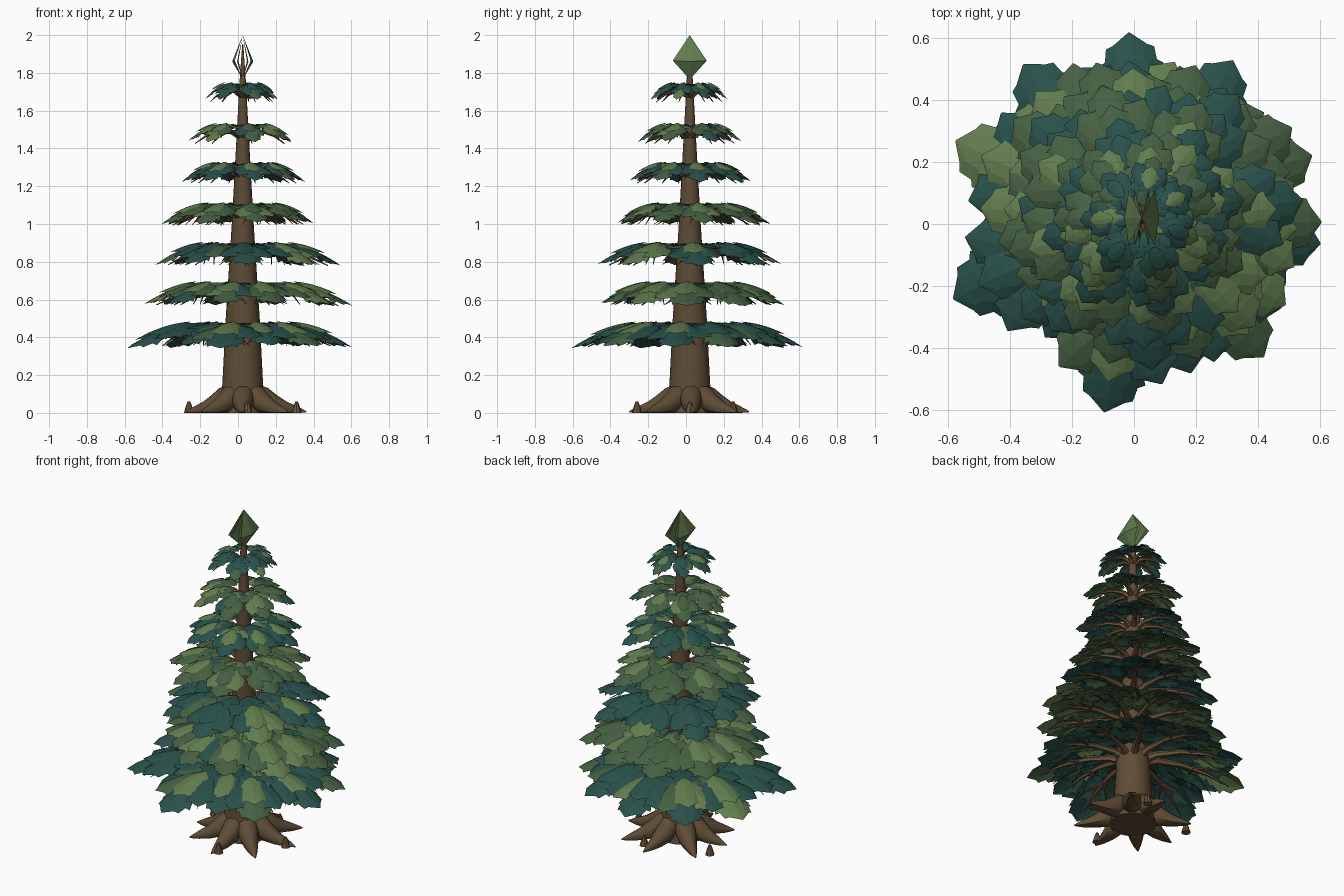
import bpy, bmesh, math, random
from mathutils import Vector

if "Cube" in bpy.data.objects:
    bpy.data.objects.remove(bpy.data.objects["Cube"])

random.seed(5)
CX, CY = 0.025, 0.02          # trunk axis


def material(name, rgb):
    m = bpy.data.materials.new(name)
    m.diffuse_color = (*rgb, 1)
    m.use_nodes = True
    m.node_tree.nodes["Principled BSDF"].inputs["Base Color"].default_value = m.diffuse_color
    return m


TEAL = material("teal_leaf", (0.022, 0.082, 0.070))
GREEN = material("mid_green_leaf", (0.060, 0.117, 0.055))
LIGHT = material("light_green_leaf", (0.120, 0.202, 0.077))
BARK = material("bark_brown", (0.112, 0.072, 0.036))
TWIG = material("branch_brown", (0.150, 0.088, 0.045))


def finish(bm, name, mats, smooth=False):
    mesh = bpy.data.meshes.new(name)
    bm.to_mesh(mesh)
    bm.free()
    ob = bpy.data.objects.new(name, mesh)
    bpy.context.collection.objects.link(ob)
    for m in mats:
        mesh.materials.append(m)
    if smooth:
        bpy.ops.object.select_all(action='DESELECT')
        ob.select_set(True)
        bpy.context.view_layer.objects.active = ob
        bpy.ops.object.shade_smooth_by_angle(angle=math.radians(40))
    return ob


def tube(bm, pts, radii, sides):
    """Closed tapered tube through the points."""
    rings = []
    for i, p in enumerate(pts):
        d = (pts[min(i + 1, len(pts) - 1)] - pts[max(i - 1, 0)]).normalized()
        side = d.cross(Vector((0, 0, 1)))
        side = side.normalized() if side.length > 1e-3 else Vector((1, 0, 0))
        up = side.cross(d)
        rings.append([bm.verts.new(p + radii[i] * (side * math.cos(a) + up * math.sin(a)))
                      for a in (2 * math.pi * k / sides for k in range(sides))])
    for a, b in zip(rings, rings[1:]):
        for k in range(sides):
            n = (k + 1) % sides
            bm.faces.new((a[k], a[n], b[n], b[k]))
    bm.faces.new(rings[0][::-1])
    bm.faces.new(rings[-1])
    bmesh.ops.recalc_face_normals(bm, faces=bm.faces)


def polar(r, a, z):
    return Vector((CX + r * math.cos(a), CY + r * math.sin(a), z))


# Trunk
bm = bmesh.new()
TRUNK = [(0, .13), (.15, .108), (.5, .090), (1.0, .058), (1.4, .036), (1.75, .017), (1.95, .003)]
tube(bm, [Vector((CX, CY, z)) for z, r in TRUNK], [r for z, r in TRUNK], 16)
finish(bm, "trunk", [BARK], True)


def trunk_radius(z):
    for (z0, r0), (z1, r1) in zip(TRUNK, TRUNK[1:]):
        if z <= z1:
            return r0 + (r1 - r0) * (z - z0) / (z1 - z0)
    return 0.003


# Roots spreading along the ground
for i in range(8):
    a = math.radians(-45 + 45 * i + random.uniform(-6, 6))
    k = random.uniform(0.92, 1.06)
    bm = bmesh.new()
    pts = [polar(r * k, a, z) for r, z in
           ((.05, .105), (.10, .082), (.15, .048), (.21, .026), (.27, .014), (.32, .006))]
    tube(bm, pts, [.055, .060, .054, .038, .022, .004], 10)
    for v in bm.verts:
        v.co.z = max(v.co.z, 0.0)
    finish(bm, f"root_{i + 1}", [BARK], True)

# Small stumps around the base
for i, (x, y) in enumerate(((.05, -.26), (.31, .02), (.11, .25), (-.26, .14))):
    bm = bmesh.new()
    tube(bm, [Vector((x, y, z)) for z in (0, .02, .045, .06)], [.026, .021, .013, .007], 8)
    finish(bm, f"ground_stump_{i + 1}", [TWIG], True)

# Leaf half outline: distance along the leaf, half width (saw-toothed)
OUTLINE = ((0, .12), (.16, .60), (.19, .50), (.36, .92), (.40, .80), (.58, 1.0),
           (.63, .80), (.80, .74), (.84, .52), (1, .02))
COLUMNS = (-1, -.55, 0, .55, 1)

# Leaves of one spray, in units of spray radius:
# start, turn in degrees, length, half width, layer, accent
SPRAY = [(.60, 0, .42, .18, 1, 0), (.30, 0, .42, .16, 3, 0), (.47, 0, .40, .15, 5, 1)]
for s in (-1, 1):
    SPRAY += [(.48, 34 * s, .45, .175, 2 + .3 * s, 0), (.26, 42 * s, .40, .155, 1 + .3 * s, 0),
              (.18, 24 * s, .28, .095, 3 + .3 * s, 0)]


def canopy_z(t, top, drop):
    """Height of the arched leaf surface at relative radius t."""
    if t > .4:
        return top - drop * ((t - .4) / .6) ** 2
    return top - .035 * ((.4 - t) / .4) ** 2


def add_leaf(bm, a, R, top, drop, leaf, mat):
    start, turn, length, half, layer, _ = leaf
    turn = math.radians(turn + random.uniform(-5, 5))
    length *= random.uniform(.95, 1.03)
    rows = []
    for s, w in OUTLINE:
        row = []
        for c in COLUMNS:
            along, side = s * length, c * w * half
            u = start + along * math.cos(turn) - side * math.sin(turn)
            v = along * math.sin(turn) + side * math.cos(turn)
            z = canopy_z(math.hypot(u, v), top, drop) + .0035 * layer
            z -= R * (.24 * v * v + .32 * half * (c * w) ** 2)
            ca, sa = math.cos(a), math.sin(a)
            row.append(bm.verts.new((CX + R * (u * ca - v * sa), CY + R * (u * sa + v * ca), z)))
        rows.append(row)
    for r0, r1 in zip(rows, rows[1:]):
        for k in range(len(COLUMNS) - 1):
            f = bm.faces.new((r0[k], r1[k], r1[k + 1], r0[k + 1]))
            f.material_index = mat


# Tiers: top height, reach toward +x, +y, -x, -y, spray angles (or count)
TIERS = [
    (.467, (.565, .585, .655, .62), (-100, -47, -10, 22, 58, 94, 129, 159, 202, -128, -73)),
    (.680, (.575, .51, .52, .48), (-3, 33, 72, 108, 143, 178, 222, 259, 293, 328)),
    (.888, (.525, .47, .445, .50), 8),
    (1.097, (.37, .425, .43, .40), 8),
    (1.312, (.33, .325, .31, .335), 8),
    (1.518, (.28, .265, .29, .265), 7),
    (1.733, (.19, .195, .19, .215), 7),
]
SHORT = {-128: .76, -73: .84}      # stunted sprays of the lowest tier

for i, (top, reach, angles) in enumerate(TIERS):
    if isinstance(angles, int):
        step, phase = 360 / angles, random.uniform(0, 40)
        angles = [phase + step * k + random.uniform(-5, 5) for k in range(angles)]
    leaves, wood = bmesh.new(), bmesh.new()
    base = i % 2                       # tiers alternate teal and green
    for deg in angles:
        a = math.radians(deg)
        c, s = math.cos(a), math.sin(a)
        R = 1 / math.hypot(c / reach[0 if c > 0 else 2], s / reach[1 if s > 0 else 3])
        R *= random.uniform(.97, 1.04) if i > 1 else SHORT.get(deg, 1.0)
        drop = .050 + .107 * R
        accent = base
        if random.random() < (.65 if i < 2 or base else .4):
            accent = 2
        for leaf in SPRAY:
            mat = accent if leaf[5] else base
            if not leaf[5]:
                pick = random.random()
                mat = 2 if pick < (.15 if base else .08) else (1 - base if pick < .21 else base)
            add_leaf(leaves, a, R, top, drop, leaf, mat)
        # Main branch, with a pair of side twigs on the wide tiers
        r0 = trunk_radius(top) * .6
        thick = .007 + .020 * R
        ts = (.22, .45, .68, .88)
        pts = [polar(r0, a, top - .055)]
        pts += [polar(max(r0 + .01, R * t), a, canopy_z(t, top, drop) - .018 - .026 * t) for t in ts]
        tube(wood, pts, [thick * f for f in (1.4, 1.05, .75, .5, .15)], 6)
        for sgn in (-1, 1) if i < 4 else ():
            pts = [polar(R * t, a + sgn * b, canopy_z(t, top, drop) - .022 - d)
                   for t, b, d in ((.5, 0, .012), (.65, .14, .022), (.8, .24, .036))]
            tube(wood, pts, [thick * f for f in (.4, .27, .1)], 5)
    finish(leaves, f"leaf_tier_{i + 1}", [TEAL, GREEN, LIGHT])
    finish(wood, f"branch_tier_{i + 1}", [TWIG], True)

# Crown bud: upright folded diamond leaves stacked along x
bm = bmesh.new()
for off in (-.056, -.03, .03, .056):
    foot, tip = bm.verts.new((CX, CY, 1.765)), bm.verts.new((CX, CY, 2.0))
    left = bm.verts.new((CX + off * .75, CY - .09, 1.865))
    mid = bm.verts.new((CX + off, CY, 1.86))
    right = bm.verts.new((CX + off * .75, CY + .09, 1.865))
    for tri in ((foot, mid, left), (left, mid, tip), (foot, right, mid), (mid, right, tip)):
        bm.faces.new(tri if off < 0 else tri[::-1])
finish(bm, "crown_bud", [LIGHT])
